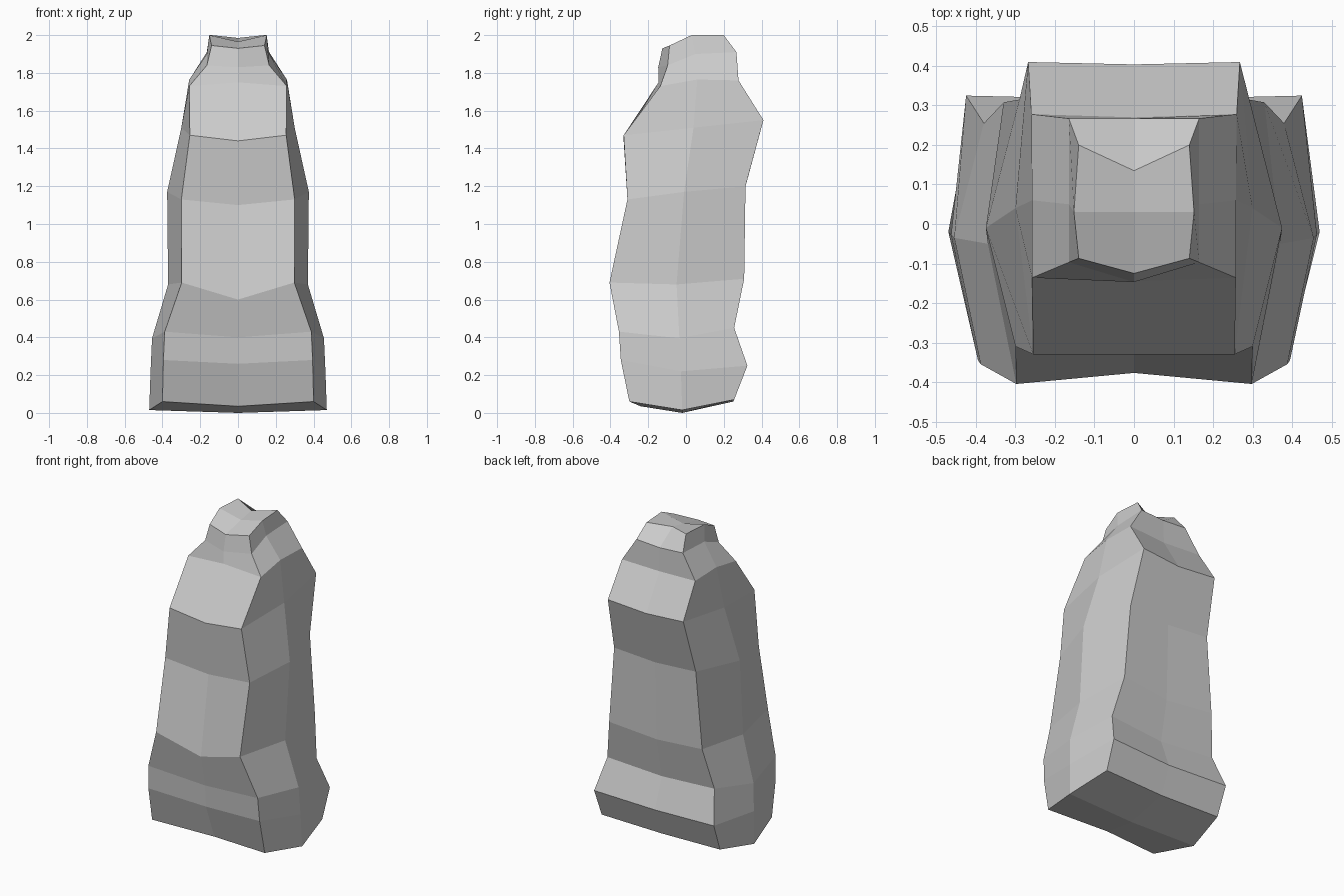
import bpy, bmesh

# Half rings from base to top: front centre, front corner, side middle, back corner, back centre
RINGS = [
    [(0, -.24, .035), (.40, -.30, .06), (.47, -.02, .015), (.42, .255, .07), (0, .25, .06)],
    [(0, -.325, .26), (.395, -.345, .28), (.463, -.027, .22), (.425, .325, .25), (0, .315, .235)],
    [(0, -.335, .40), (.388, -.355, .43), (.455, -.035, .395), (.38, .255, .45), (0, .245, .425)],
    [(0, -.377, .60), (.298, -.405, .69), (.37, -.05, .68), (.33, .308, .71), (0, .295, .68)],
    [(0, -.30, 1.10), (.30, -.31, 1.13), (.375, -.01, 1.17), (.29, .315, 1.20), (0, .31, 1.18)],
    [(0, -.33, 1.44), (.255, -.33, 1.47), (.30, .04, 1.51), (.268, .41, 1.55), (0, .404, 1.53)],
    [(0, -.145, 1.75), (.258, -.136, 1.73), (.258, .06, 1.765), (.26, .278, 1.76), (0, .27, 1.75)],
    [(0, -.147, 1.83), (.165, -.097, 1.84), (.165, .05, 1.90), (.165, .267, 1.91), (0, .267, 1.90)],
    [(0, -.125, 1.93), (.14, -.087, 1.945), (.152, .03, 2.0), (.14, .20, 2.0), (0, .135, 1.985)],
]
BASE_MIDDLE, TOP_MIDDLE = (0, -.02, 0), (0, .03, 1.965)

stone = bpy.data.materials.new("stone_grey")
stone.diffuse_color = (.6, .6, .6, 1)

bm = bmesh.new()


def full_ring(half):
    """Mirror a half ring into a loop of eight vertices."""
    left = [(-x, y, z) for x, y, z in half[3:0:-1]]
    return [bm.verts.new(p) for p in half + left]


def cap(ring, middle):
    """Close a ring with four quads around a centre point."""
    c = bm.verts.new(middle)
    for i in range(0, 8, 2):
        bm.faces.new((c, ring[i], ring[i + 1], ring[(i + 2) % 8]))


# Faceted walls
rings = [full_ring(r) for r in RINGS]
for a, b in zip(rings, rings[1:]):
    for i in range(8):
        j = (i + 1) % 8
        bm.faces.new((a[i], a[j], b[j], b[i]))

# Base and top
cap(rings[0], BASE_MIDDLE)
cap(rings[-1], TOP_MIDDLE)
bmesh.ops.recalc_face_normals(bm, faces=bm.faces)

mesh = bpy.data.meshes.new("rock_pillar")
bm.to_mesh(mesh)
bm.free()
mesh.materials.append(stone)
pillar = bpy.data.objects.new("rock_pillar", mesh)
bpy.context.collection.objects.link(pillar)
